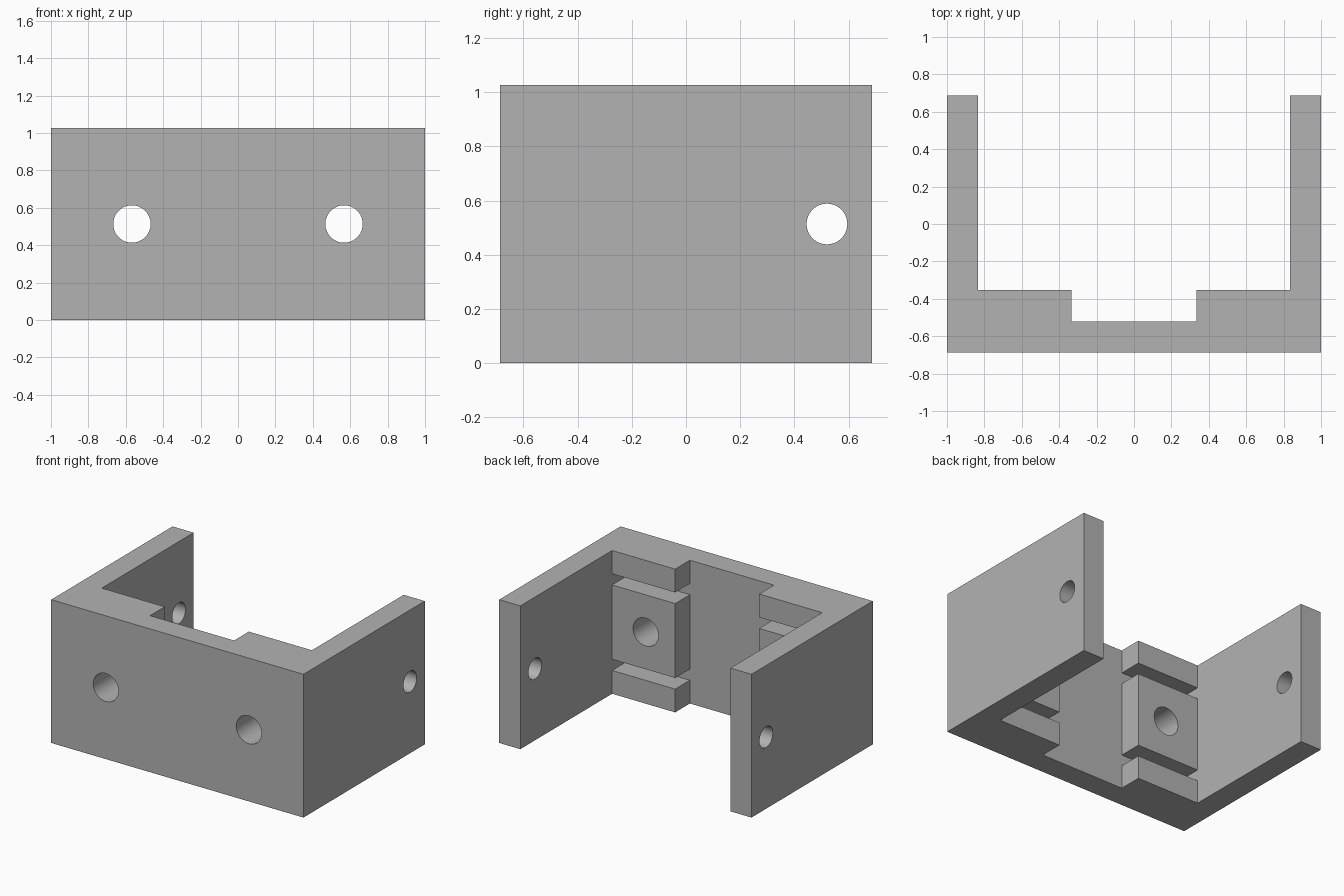
import bpy, bmesh, math
from mathutils import Matrix, Vector

if "Cube" in bpy.data.objects:
    bpy.data.objects.remove(bpy.data.objects["Cube"], do_unlink=True)

DEPTH, HEIGHT, WALL = 0.687, 1.027, 0.167     # half depth, full height, wall thickness
INNER = 1 - WALL                              # inner face of the side walls
PLATE = -DEPTH + WALL                         # rear face of the front plate
PAD = PLATE + WALL                            # rear face of the raised pads
PAD_EDGE = 0.333
MID = HEIGHT / 2

grey = bpy.data.materials.new("light_grey")
grey.use_nodes = True
colour = (0.45, 0.45, 0.45, 1)
grey.diffuse_color = colour
grey.node_tree.nodes["Principled BSDF"].inputs["Base Color"].default_value = colour


def make_object(name, bm):
    bmesh.ops.recalc_face_normals(bm, faces=bm.faces)
    mesh = bpy.data.meshes.new(name)
    bm.to_mesh(mesh)
    bm.free()
    mesh.materials.append(grey)
    obj = bpy.data.objects.new(name, mesh)
    bpy.context.collection.objects.link(obj)
    return obj


def add_box(bm, low, high):
    low, high = Vector(low), Vector(high)
    matrix = Matrix.Translation((low + high) / 2) @ Matrix.Diagonal((*(high - low), 1))
    bmesh.ops.create_cube(bm, size=1, matrix=matrix)


def add_cylinder(bm, centre, radius, length, axis):
    matrix = Matrix.Translation(centre) @ Matrix.Rotation(math.pi / 2, 4, axis)
    bmesh.ops.create_cone(bm, cap_ends=True, segments=64, radius1=radius,
                          radius2=radius, depth=length, matrix=matrix)


# U-shaped bracket: mirrored half outline, extruded upward
half = [(1, -DEPTH), (1, DEPTH), (INNER, DEPTH), (INNER, PAD), (PAD_EDGE, PAD), (PAD_EDGE, PLATE)]
outline = half + [(-x, y) for x, y in reversed(half)]
bm = bmesh.new()
base = bm.faces.new([bm.verts.new((x, y, 0)) for x, y in outline])
top = bmesh.ops.extrude_face_region(bm, geom=[base])
bmesh.ops.translate(bm, vec=(0, 0, HEIGHT),
                    verts=[g for g in top["geom"] if isinstance(g, bmesh.types.BMVert)])
bracket = make_object("bracket", bm)

# Cutters: grooves across the pads, front holes, and side holes
grooves, holes = bmesh.new(), bmesh.new()
for side in (-1, 1):
    x_low, x_high = sorted((side * (PAD_EDGE - 0.05), side * INNER))
    for z in (WALL, HEIGHT - WALL - 0.08):
        add_box(grooves, (x_low, PLATE, z), (x_high, PAD + 0.05, z + 0.08))
    add_cylinder(holes, (side * 0.567, PLATE, MID), 0.1, 0.8, 'X')
    add_cylinder(holes, (side * (1 - WALL / 2), DEPTH - WALL, MID), 0.075, 0.4, 'Y')

cutters = [make_object("groove_cutter", grooves), make_object("hole_cutter", holes)]
for cutter in cutters:
    cutter.hide_render = True
    mod = bracket.modifiers.new(cutter.name, 'BOOLEAN')
    mod.operation, mod.solver, mod.object = 'DIFFERENCE', 'EXACT', cutter

# Apply the cuts and discard the cutters
bpy.ops.object.select_all(action='DESELECT')
bracket.select_set(True)
bpy.context.view_layer.objects.active = bracket
for cutter in cutters:
    bpy.ops.object.modifier_apply(modifier=cutter.name)
    bpy.data.objects.remove(cutter, do_unlink=True)
bpy.ops.object.shade_smooth_by_angle(angle=math.radians(30))
